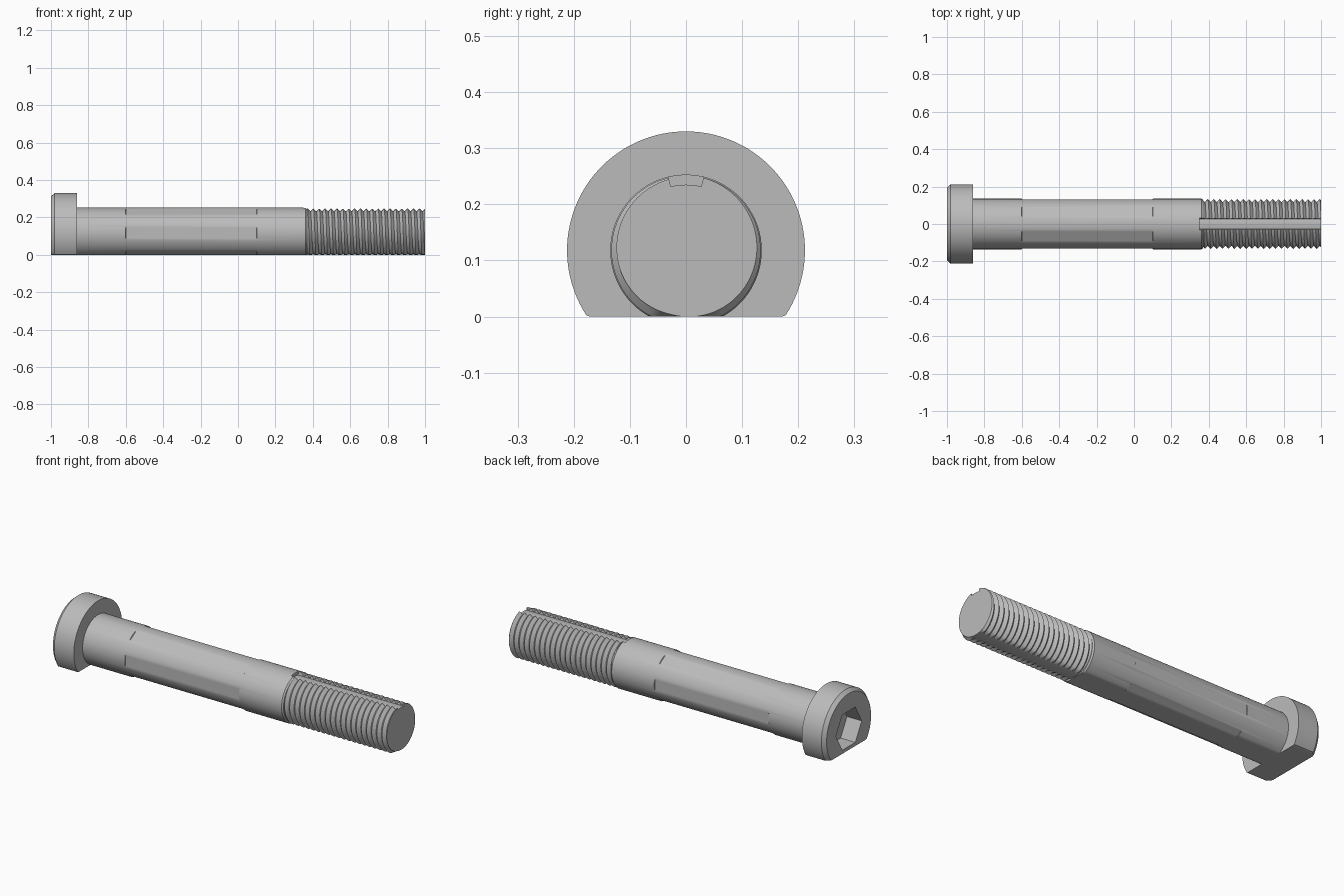
import bpy, bmesh, math

if "Cube" in bpy.data.objects:
    bpy.data.objects.remove(bpy.data.objects["Cube"], do_unlink=True)

AXIS_Z = 0.118      # height of the bolt axis
SHANK_R = 0.135
CREST, ROOT = 0.133, 0.117
PITCH = 0.0315
THREAD_X, END_X = 0.37, 1.0
HELIX_X = END_X - PITCH * 20.21
SLOT = math.radians(13.5)   # half angle of the keyway
TAU = 2 * math.pi

steel = bpy.data.materials.new("steel grey")
steel.use_nodes = True
colour = (0.5, 0.5, 0.5, 1)
steel.diffuse_color = colour
steel.node_tree.nodes["Principled BSDF"].inputs["Base Color"].default_value = colour


def hexagon(apothem, angle, turn=0.0):
    """Distance from the centre to a hexagon's side."""
    sixth = math.pi / 3
    return apothem / math.cos((angle + turn) % sixth - sixth / 2)


def sweep(name, rows, angles):
    """Skin rows of (x, radius) functions around the x axis, flattened at z = 0."""
    bm = bmesh.new()
    grid = []
    for row in rows:
        ring = []
        for a in angles:
            x, r = row(a)
            z = max(AXIS_Z + r * math.sin(a), 0)
            ring.append(bm.verts.new((x, r * math.cos(a), z)))
        grid.append(ring)
    for low, high in zip(grid, grid[1:]):
        for j in range(len(angles) - 1):
            bm.faces.new((low[j], low[j + 1], high[j + 1], high[j]))
    # End caps
    bm.faces.new(grid[0][:-1])
    bm.faces.new(grid[-1][:-1])
    bmesh.ops.remove_doubles(bm, verts=bm.verts, dist=1e-5)
    bmesh.ops.recalc_face_normals(bm, faces=bm.faces)
    mesh = bpy.data.meshes.new(name)
    bm.to_mesh(mesh)
    bm.free()
    mesh.materials.append(steel)
    obj = bpy.data.objects.new(name, mesh)
    bpy.context.collection.objects.link(obj)
    bpy.ops.object.select_all(action="DESELECT")
    obj.select_set(True)
    bpy.context.view_layer.objects.active = obj
    bpy.ops.object.shade_smooth_by_angle(angle=math.radians(30))
    return obj


def circle(x, r):
    return lambda a: (x, r)


def socket(x):
    return lambda a: (x, hexagon(0.098, a))


def flats(x):
    return lambda a: (x, min(SHANK_R, hexagon(0.130, a, math.pi / 6)))


circle_angles = [TAU * i / 120 for i in range(121)]

# Head with chamfered rim and hexagonal socket
sweep("head", [circle(-0.86, 0.212), circle(-0.98, 0.212), circle(-1, 0.195),
               socket(-1), socket(-0.91)], circle_angles)

# Shank with six shallow flats in the middle
sweep("shank", [circle(-0.862, SHANK_R), circle(-0.601, SHANK_R), flats(-0.599),
                flats(0.099), circle(0.101, SHANK_R), circle(0.35, SHANK_R)],
      circle_angles)


# Threaded end with a keyway along the top
def keyway(a, r):
    return min(r, 0.117) if abs(a - math.pi / 2) < SLOT else r


def collar(x, r):
    return lambda a: (x, keyway(a, r))


def thread(k):
    def row(a):
        x = HELIX_X + PITCH * (k / 2 + a / TAU)
        x = min(max(x, THREAD_X), END_X)
        phase = ((x - HELIX_X) / PITCH - a / TAU) % 1
        r = ROOT + (CREST - ROOT) * abs(1 - 2 * phase)
        return x, keyway(a, r)
    return row


edges = [math.pi / 2 + s * SLOT + d for s in (-1, 1) for d in (-0.0005, 0.0005)]
thread_angles = sorted(circle_angles + edges)
rows = [collar(0.35, SHANK_R), collar(0.362, SHANK_R), collar(THREAD_X, 0.129)]
rows += [thread(k) for k in range(-4, 46)]
sweep("threaded_end", rows, thread_angles)
